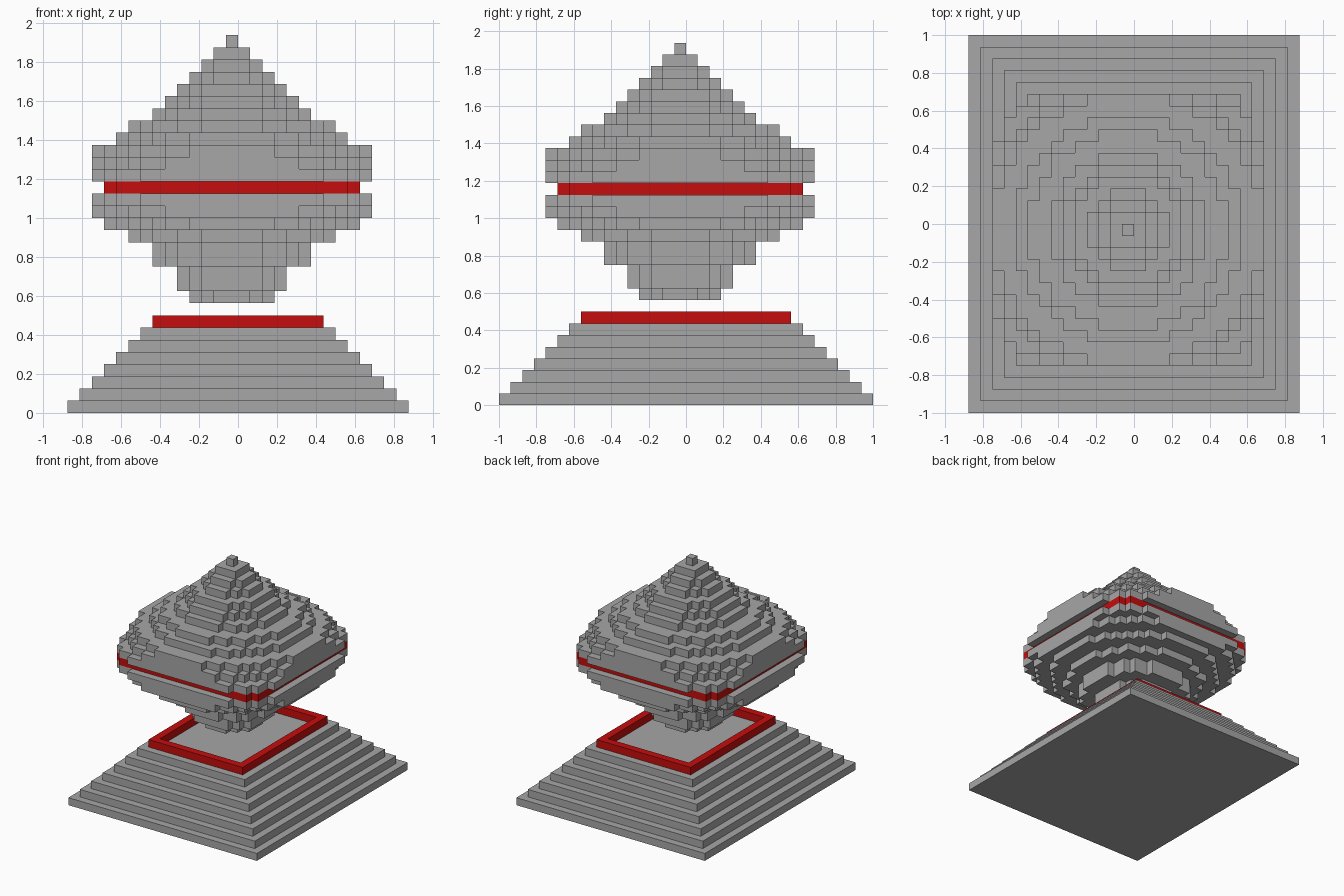
import bpy, bmesh, math

if "Cube" in bpy.data.objects:
    bpy.data.objects.remove(bpy.data.objects["Cube"], do_unlink=True)

U = 0.0625          # edge length of one block
C = -U / 2          # lantern axis sits on the middle of a block


def material(name, rgb):
    m = bpy.data.materials.new(name)
    m.use_nodes = True
    m.diffuse_color = (*rgb, 1)
    bsdf = m.node_tree.nodes["Principled BSDF"]
    bsdf.inputs["Base Color"].default_value = (*rgb, 1)
    bsdf.inputs["Roughness"].default_value = 0.8
    return m


grey = material("stone grey", (0.385, 0.385, 0.385))
red = material("red", (0.56, 0.004, 0.004))


def finish(name, bm, mat):
    bmesh.ops.recalc_face_normals(bm, faces=bm.faces)
    me = bpy.data.meshes.new(name)
    bm.to_mesh(me)
    bm.free()
    me.materials.append(mat)
    ob = bpy.data.objects.new(name, me)
    bpy.context.collection.objects.link(ob)
    return ob


def slab(bm, outline, z0, z1):
    """Extrude a flat outline from z0 to z1."""
    base = bm.faces.new([bm.verts.new((x, y, z0)) for x, y in outline])
    top = bmesh.ops.extrude_face_region(bm, geom=[base], use_keep_orig=True)
    verts = [g for g in top["geom"] if isinstance(g, bmesh.types.BMVert)]
    bmesh.ops.translate(bm, verts=verts, vec=(0, 0, z1 - z0))


def rect(hx, hy):
    return [(-hx, -hy), (hx, -hy), (hx, hy), (-hx, hy)]


def block_disc(radius, limit):
    """Stepped outline of a disc of blocks, cut off flat at +-limit blocks."""
    n = min(int(radius), limit)
    right = []
    for j in range(-n, n + 1):
        w = min(int(math.sqrt(radius * radius - j * j)), limit) + 0.5
        for v in (j - 0.5, j + 0.5):
            # merge straight runs
            if len(right) > 1 and right[-1][0] == w == right[-2][0]:
                right.pop()
            if not right or right[-1] != (w, v):
                right.append((w, v))
    pts = right + [(-x, y) for x, y in reversed(right)]
    return [(C + x * U, C + y * U) for x, y in pts]


def lantern_part(name, first_layer, radii, mat, limit=11):
    bm = bmesh.new()
    for i, r in enumerate(radii):
        z = (first_layer + i) * U
        slab(bm, block_disc(r, limit), z, z + U)
    return finish(name, bm, mat)


# Stepped rectangular base
bm = bmesh.new()
for i in range(7):
    slab(bm, rect((14 - i) * U, (16 - i) * U), i * U, (i + 1) * U)
finish("stepped_base", bm, grey)

# Red rim, one block wide, around the top of the base
bm = bmesh.new()
outer, inner = rect(7 * U, 9 * U), rect(6 * U, 8 * U)
z0, z1 = 7 * U, 8 * U
rings = [[bm.verts.new((x, y, z)) for x, y in loop]
         for loop, z in ((outer, z0), (outer, z1), (inner, z1), (inner, z0))]
for a, b in zip(rings, rings[1:] + rings[:1]):
    for k in range(4):
        bm.faces.new((a[k], a[(k + 1) % 4], b[(k + 1) % 4], b[k]))
finish("base_rim", bm, red)

# Floating body: lower bowl, red band, pointed dome
lantern_part("lower_bowl", 9, [3.5, 4.5, 4.5, 6.5, 6.5, 8.5, 10.5, 12.5, 13.5], grey)
lantern_part("middle_band", 18, [13.5], red, limit=10)
lantern_part("upper_dome", 19, [13.5, 12.5, 11.5, 9.5, 8.5, 6.5, 5.5, 4.5, 3.5, 2.5, 1.5, 0.5], grey)
